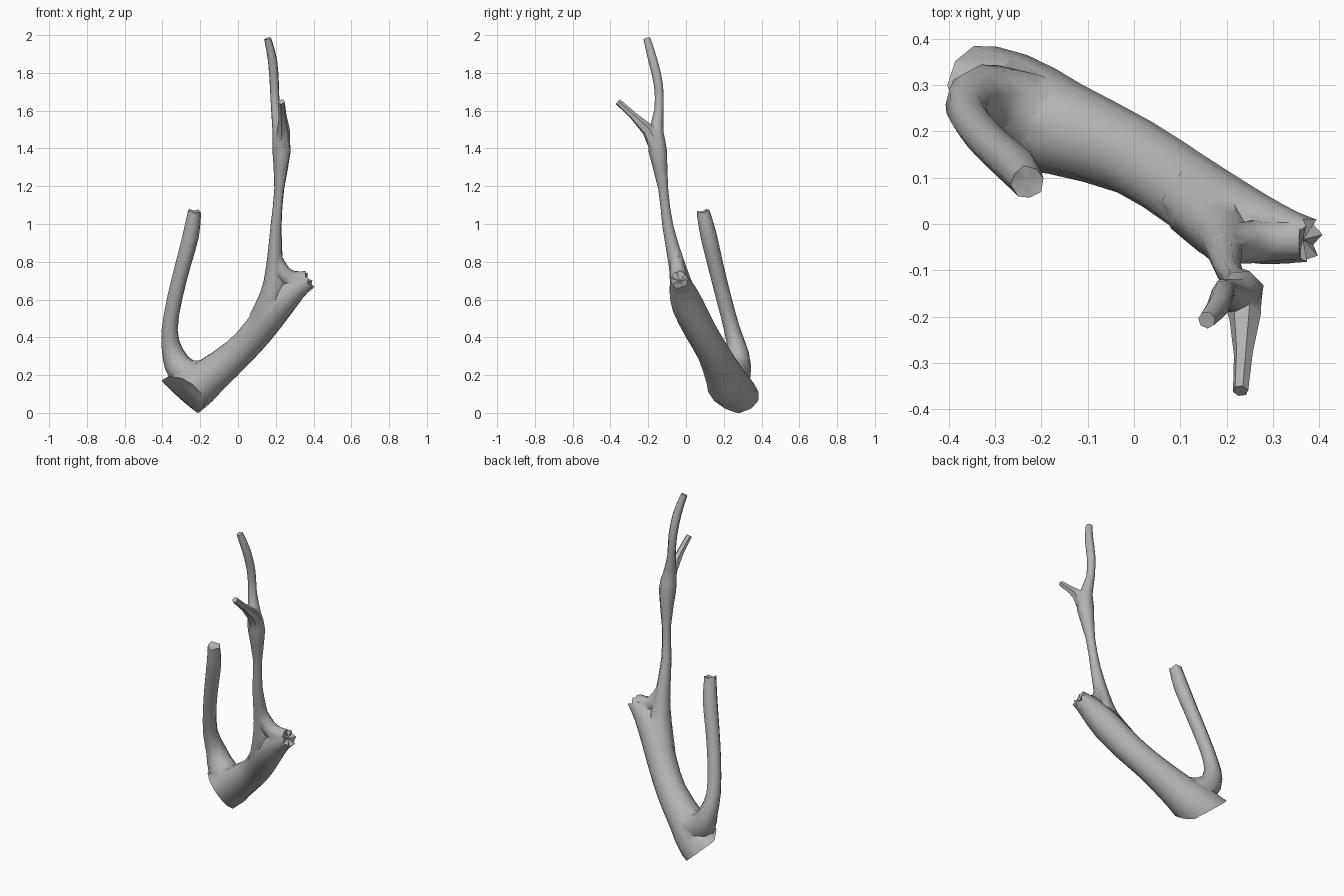
import bpy, bmesh, math
from mathutils import Vector

cube = bpy.data.objects.get("Cube")
if cube:
    bpy.data.objects.remove(cube, do_unlink=True)

bark = bpy.data.materials.new("grey_bark")
bark.use_nodes = True
colour = (0.45, 0.45, 0.45, 1)
bark.diffuse_color = colour
bark.node_tree.nodes["Principled BSDF"].inputs["Base Color"].default_value = colour


def smooth_path(points, steps):
    """Catmull-Rom interpolation of (x, y, z, radius) points."""
    p = [Vector(q) for q in points]
    p = [2 * p[0] - p[1]] + p + [2 * p[-1] - p[-2]]
    out = []
    for a, b, c, d in zip(p, p[1:], p[2:], p[3:]):
        for s in range(steps):
            t = s / steps
            out.append(0.5 * (2 * b + (c - a) * t + (2 * a - 5 * b + 4 * c - d) * t * t
                              + (3 * b - a - 3 * c + d) * t ** 3))
    return out + [p[-2]]


def limb(name, points, sides, steps=2, jag=0.0):
    """Closed tapering tube along a path; jag gives a splintered tip."""
    path = smooth_path(points, steps)
    pos = [q.to_3d() for q in path]
    bm = bmesh.new()
    side = Vector((1, 0.3, 0))
    rings = []
    for i, q in enumerate(path):
        tan = (pos[min(i + 1, len(pos) - 1)] - pos[max(i - 1, 0)]).normalized()
        side = (side - tan * side.dot(tan)).normalized()
        up = tan.cross(side)
        ring = []
        for k in range(sides):
            a = 2 * math.pi * k / sides
            off = (side * math.cos(a) + up * math.sin(a)) * q[3]
            if i == len(path) - 1:
                off += tan * jag * (0.5 if k % 2 else -0.5)
            ring.append(bm.verts.new(pos[i] + off))
        rings.append(ring)
    for r0, r1 in zip(rings, rings[1:]):
        for k in range(sides):
            j = (k + 1) % sides
            bm.faces.new((r0[k], r0[j], r1[j], r1[k]))
    bm.faces.new(rings[0][::-1])
    tip = bm.verts.new(pos[-1] - tan * jag * 0.6)
    for k in range(sides):
        bm.faces.new((rings[-1][k], rings[-1][(k + 1) % sides], tip))
    bmesh.ops.recalc_face_normals(bm, faces=bm.faces)
    mesh = bpy.data.meshes.new(name)
    bm.to_mesh(mesh)
    bm.free()
    mesh.materials.append(bark)
    ob = bpy.data.objects.new(name, mesh)
    bpy.context.collection.objects.link(ob)
    return ob


# Thick trunk, from beyond the broken base up to the snapped stub
trunk = limb("branch", [
    (-0.46, 0.30, 0.02, 0.12), (-0.27, 0.245, 0.118, 0.126), (-0.15, 0.205, 0.205, 0.103),
    (0.0, 0.145, 0.33, 0.085), (0.11, 0.075, 0.45, 0.084), (0.21, 0.01, 0.58, 0.085),
    (0.30, -0.022, 0.67, 0.068), (0.375, -0.035, 0.715, 0.047)], 12, 2, 0.02)
parts = [
    # Short limb curling up out of the base
    limb("short_limb", [
        (-0.08, 0.185, 0.255, 0.07), (-0.20, 0.225, 0.20, 0.092), (-0.295, 0.265, 0.235, 0.082),
        (-0.345, 0.275, 0.33, 0.058), (-0.362, 0.245, 0.45, 0.043), (-0.335, 0.20, 0.62, 0.041),
        (-0.29, 0.155, 0.80, 0.042), (-0.25, 0.12, 0.95, 0.044), (-0.23, 0.09, 1.08, 0.036)],
        8, 2, 0.012),
    # Long slender limb
    limb("long_limb", [
        (0.14, 0.05, 0.50, 0.085), (0.188, -0.01, 0.64, 0.070), (0.195, -0.045, 0.79, 0.046),
        (0.202, -0.095, 1.0, 0.030), (0.219, -0.12, 1.2, 0.027), (0.232, -0.148, 1.4, 0.050),
        (0.222, -0.157, 1.5, 0.040), (0.20, -0.142, 1.62, 0.025), (0.193, -0.145, 1.75, 0.025),
        (0.183, -0.175, 1.88, 0.025), (0.157, -0.207, 1.995, 0.019)], 7, 2),
    # Web of wood between long limb and stub
    limb("stub_web", [
        (0.195, -0.055, 0.85, 0.030), (0.235, -0.042, 0.755, 0.045),
        (0.29, -0.035, 0.72, 0.046), (0.36, -0.035, 0.722, 0.042)], 8, 2),
    # Side twig near the top
    limb("side_twig", [
        (0.235, -0.155, 1.42, 0.042), (0.24, -0.20, 1.51, 0.035),
        (0.236, -0.28, 1.587, 0.021), (0.23, -0.36, 1.66, 0.017)], 6, 1),
]

# Fuse all limbs into one surface
for part in parts:
    mod = trunk.modifiers.new(part.name, "BOOLEAN")
    mod.operation, mod.solver, mod.object = "UNION", "EXACT", part
bpy.context.view_layer.update()
fused = bpy.data.meshes.new_from_object(
    trunk.evaluated_get(bpy.context.evaluated_depsgraph_get()))
trunk.modifiers.clear()
trunk.data = fused
for part in parts:
    bpy.data.objects.remove(part, do_unlink=True)

# Break off the base along two slanted planes that share one edge
bm = bmesh.new()
bm.from_mesh(fused)
for normal in ((-0.62, -0.48, -0.62), (-0.67, -0.07, -0.74)):
    cut = bmesh.ops.bisect_plane(
        bm, geom=bm.verts[:] + bm.edges[:] + bm.faces[:], dist=1e-5,
        plane_co=(-0.40, 0.30, 0.18), plane_no=normal, clear_outer=True)
    edges = [e for e in cut["geom_cut"] if isinstance(e, bmesh.types.BMEdge) and e.is_boundary]
    bmesh.ops.holes_fill(bm, edges=edges, sides=0)
bmesh.ops.recalc_face_normals(bm, faces=bm.faces)

# Rest the lowest point on the ground
low = min(v.co.z for v in bm.verts)
bmesh.ops.translate(bm, verts=bm.verts, vec=(0, 0, -low))
bm.to_mesh(fused)
bm.free()
fused.materials.clear()
fused.materials.append(bark)

bpy.ops.object.select_all(action="DESELECT")
trunk.select_set(True)
bpy.context.view_layer.objects.active = trunk
bpy.ops.object.shade_smooth_by_angle(angle=math.radians(55))
